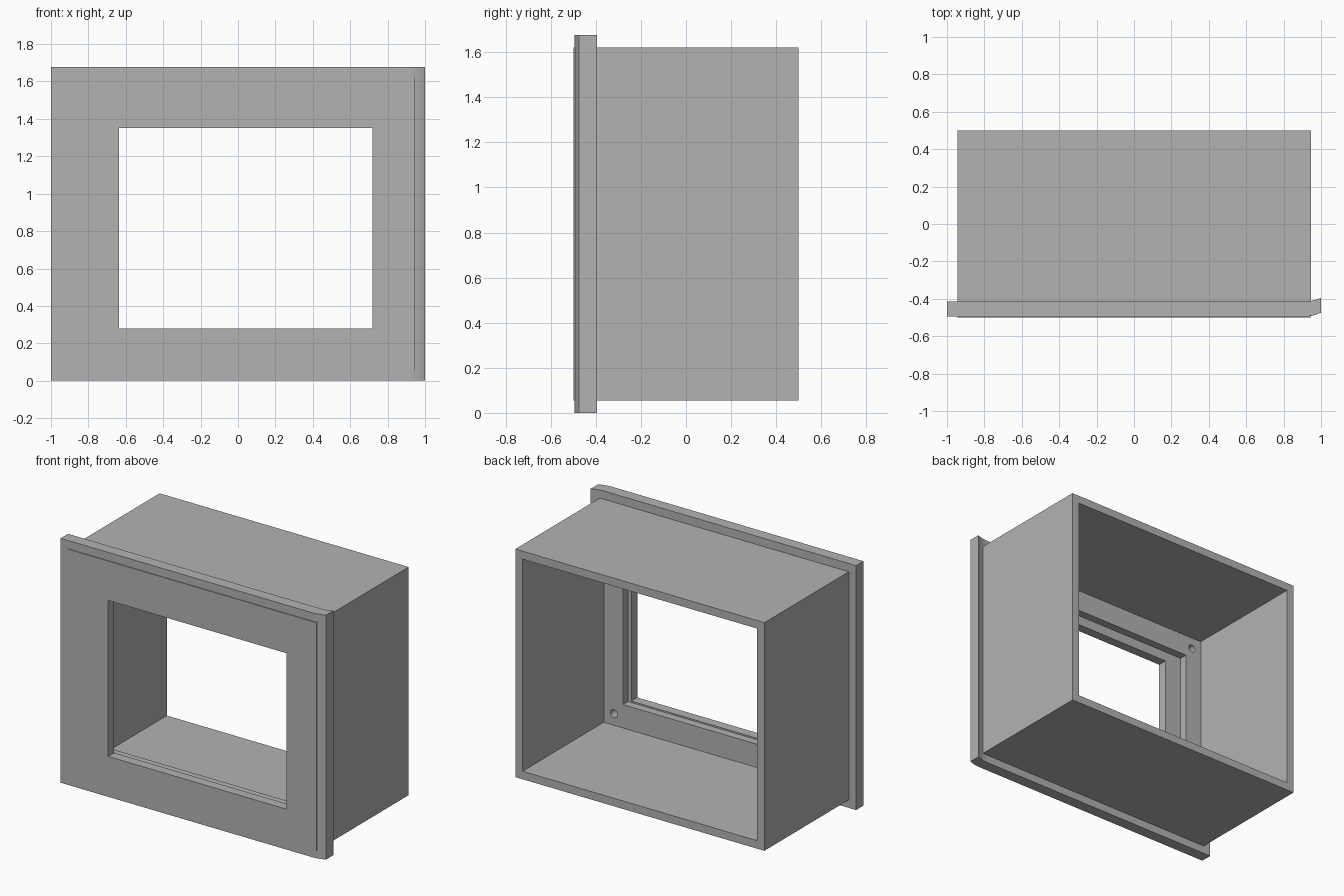
import bpy, bmesh, math
from mathutils import Matrix, Vector

if "Cube" in bpy.data.objects:
    bpy.data.objects.remove(bpy.data.objects["Cube"], do_unlink=True)

grey = bpy.data.materials.new("plain grey")
grey.use_nodes = True
colour = (0.45, 0.45, 0.45, 1)
grey.diffuse_color = colour
grey.node_tree.nodes["Principled BSDF"].inputs["Base Color"].default_value = colour


def add_object(name, bm):
    bmesh.ops.recalc_face_normals(bm, faces=bm.faces)
    mesh = bpy.data.meshes.new(name)
    bm.to_mesh(mesh)
    bm.free()
    obj = bpy.data.objects.new(name, mesh)
    bpy.context.collection.objects.link(obj)
    mesh.materials.append(grey)
    return obj


def block(name, x, y, z):
    """Box between the given (low, high) limits on each axis."""
    spans = (x, y, z)
    centre = Vector([(a + b) / 2 for a, b in spans])
    size = [b - a for a, b in spans]
    bm = bmesh.new()
    bmesh.ops.create_cube(bm, size=1, matrix=Matrix.Translation(centre) @ Matrix.Diagonal((*size, 1)))
    return add_object(name, bm)


def rod(name, x, z, radius, y):
    """Cylinder along y."""
    bm = bmesh.new()
    place = Matrix.Translation((x, sum(y) / 2, z)) @ Matrix.Rotation(math.pi / 2, 4, 'X')
    bmesh.ops.create_cone(bm, cap_ends=True, segments=24, radius1=radius, radius2=radius,
                          depth=y[1] - y[0], matrix=place)
    return add_object(name, bm)


def cut(target, cutter):
    mod = target.modifiers.new("cut", 'BOOLEAN')
    mod.operation = 'DIFFERENCE'
    mod.solver = 'EXACT'
    mod.object = cutter
    with bpy.context.temp_override(object=target, active_object=target, selected_objects=[target]):
        bpy.ops.object.modifier_apply(modifier=mod.name)


# Deep housing, open at the back
housing = block("housing", (-0.945, 0.945), (-0.5, 0.5), (0.055, 1.62))
cavity = block("cavity_cutter", (-0.89, 0.89), (-0.38, 0.7), (0.11, 1.565))

# Front panel whose left end sweeps back
bend_start, bend_drop, steps = 0.91, 0.021, 8
sweep = [(bend_start + (1 - bend_start) * i / steps, bend_drop * (i / steps) ** 2)
         for i in range(steps + 1)]
front_y, back_y = -0.495, -0.415
profile = [(-1, front_y)] + [(x, front_y + d) for x, d in sweep]
profile += [(x, back_y + d) for x, d in reversed(sweep)] + [(-1, back_y)]
bm = bmesh.new()
face = bm.faces.new([bm.verts.new((x, y, 0)) for x, y in profile])
top = bmesh.ops.extrude_face_region(bm, geom=[face])
bmesh.ops.translate(bm, vec=(0, 0, 1.677),
                    verts=[v for v in top["geom"] if isinstance(v, bmesh.types.BMVert)])
panel = add_object("front_panel", bm)

# Window opening and the wider recess behind it
window = block("window_cutter", (-0.635, 0.72), (-0.8, 0), (0.28, 1.35))
recess = block("recess_cutter", (-0.765, 0.745), (-0.435, 0), (0.27, 1.417))
cut(housing, cavity)
for part in (housing, panel):
    cut(part, recess)
    cut(part, window)

# Blind screw holes in the corners of the inner wall
screws = [rod("screw_cutter", x, z, 0.026, (-0.44, -0.3))
          for x in (-0.814, 0.814) for z in (0.19, 1.487)]
for part in (housing, panel):
    for screw in screws:
        cut(part, screw)

for cutter in [cavity, window, recess] + screws:
    bpy.data.objects.remove(cutter, do_unlink=True)

# Smooth the curved end and hole walls, keep other edges sharp
for part in (housing, panel):
    with bpy.context.temp_override(object=part, active_object=part, selected_objects=[part],
                                   selected_editable_objects=[part]):
        bpy.ops.object.shade_smooth_by_angle(angle=math.radians(30))
